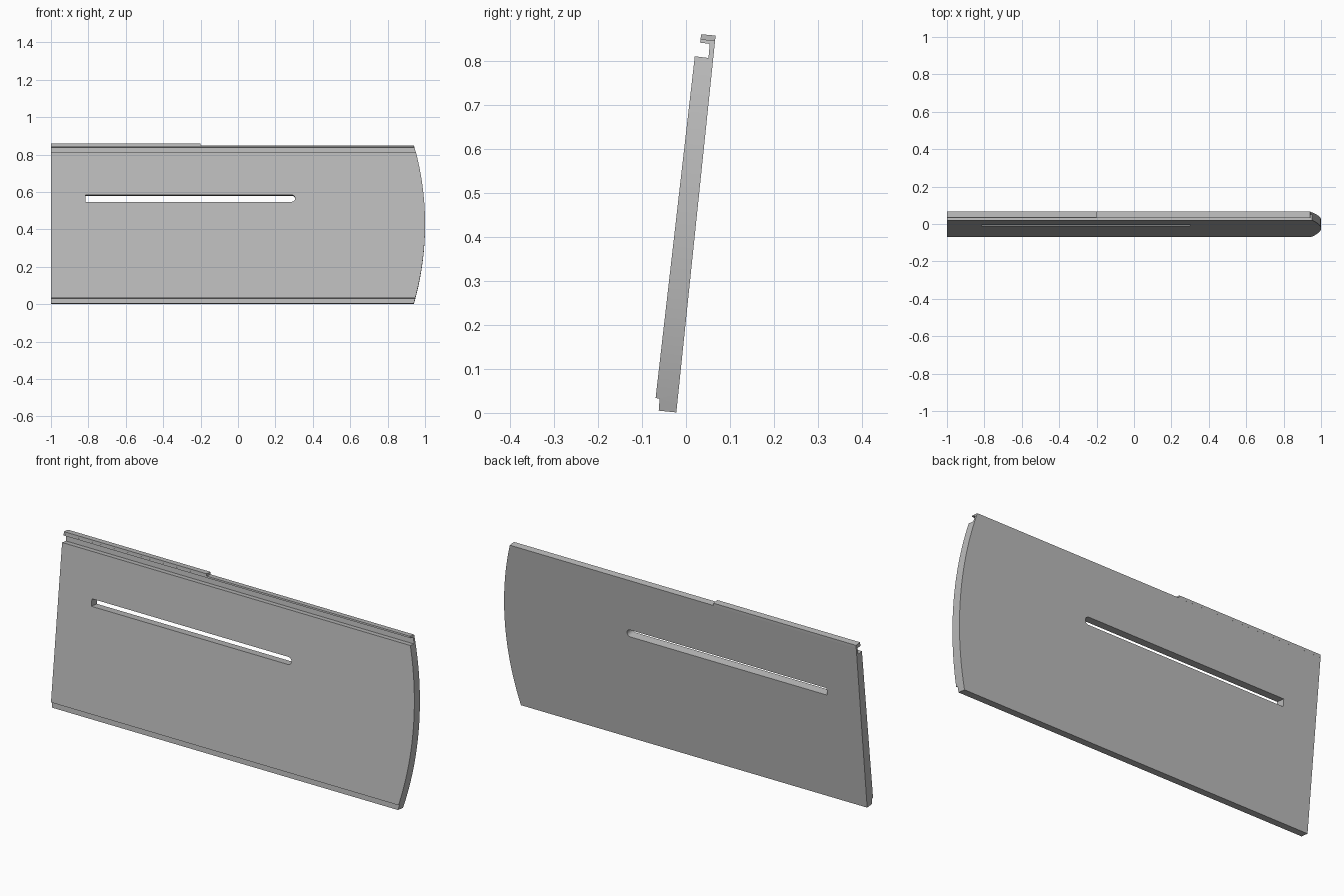
import bpy, bmesh, math
from mathutils import Matrix, Vector

if "Cube" in bpy.data.objects:
    bpy.data.objects.remove(bpy.data.objects["Cube"], do_unlink=True)

GREY = (0.5, 0.5, 0.5, 1)
mat = bpy.data.materials.new("plain grey")
mat.use_nodes = True
mat.diffuse_color = GREY
mat.node_tree.nodes["Principled BSDF"].inputs["Base Color"].default_value = GREY


def prism(name, points, sweep):
    """Extrude a closed outline of 3D points along a vector."""
    bm = bmesh.new()
    face = bm.faces.new([bm.verts.new(p) for p in points])
    ext = bmesh.ops.extrude_face_region(bm, geom=[face])
    moved = [v for v in ext["geom"] if isinstance(v, bmesh.types.BMVert)]
    bmesh.ops.translate(bm, verts=moved, vec=sweep)
    bmesh.ops.recalc_face_normals(bm, faces=bm.faces)
    mesh = bpy.data.meshes.new(name)
    bm.to_mesh(mesh)
    bm.free()
    obj = bpy.data.objects.new(name, mesh)
    mesh.materials.append(mat)
    bpy.context.collection.objects.link(obj)
    return obj


def boolean(target, cutter, operation):
    mod = target.modifiers.new(cutter.name, "BOOLEAN")
    mod.object, mod.operation, mod.solver = cutter, operation, "EXACT"
    bpy.context.view_layer.objects.active = target
    bpy.ops.object.modifier_apply(modifier=mod.name)
    bpy.data.objects.remove(cutter, do_unlink=True)


# Leaning panel with a stepped foot and a hooked top
section = [(-0.062, 0.005), (-0.022, 0.001), (0.066, 0.845), (0.033, 0.849),
           (0.032, 0.841), (0.054, 0.838), (0.051, 0.806), (0.02, 0.81),
           (-0.069, 0.034), (-0.06, 0.032)]
panel = prism("panel", [(-1, y, z) for y, z in section], (2.1, 0, 0))

# Tilted frame for cuts made square to the panel
lean = math.atan(0.104)
tilt = Matrix.Translation((0, -0.022, 0)) @ Matrix.Rotation(-lean, 4, "X")
thrust = tilt.to_3x3() @ Vector((0, 0.6, 0))


def tilted(outline):
    return [tilt @ Vector((x, -0.3, s)) for x, s in outline]


# Bowed end
half, bulge = 0.427, 0.06
radius = (half ** 2 + bulge ** 2) / (2 * bulge)
sweep = math.asin((half + 0.1) / radius)
angles = [sweep * (i / 24 - 1) for i in range(49)]
arc = [(1 - radius + radius * math.cos(a), half + radius * math.sin(a)) for a in angles]
bow = prism("bow_cutter", tilted([(-1.2, -0.1)] + arc + [(-1.2, 0.954)]), thrust)
boolean(panel, bow, "INTERSECT")

# Long slot, square at one end and rounded at the other
low, high = 0.546, 0.583
mid, r = (low + high) / 2, (high - low) / 2
nose = [(0.287 + r * math.cos(a), mid + r * math.sin(a))
        for a in (math.pi * (i / 8 - 0.5) for i in range(9))]
slot = prism("slot_cutter", tilted([(-0.815, low)] + nose + [(-0.815, high)]), thrust)
boolean(panel, slot, "DIFFERENCE")

# Raised bead along part of the top edge
bead = [(0.033, 0.846), (0.066, 0.843), (0.067, 0.857), (0.034, 0.86)]
prism("top_bead", [(-1, y, z) for y, z in bead], (0.8, 0, 0))

# Smooth the curved end, keep edges sharp
for obj in bpy.context.selected_objects:
    obj.select_set(False)
panel.select_set(True)
bpy.context.view_layer.objects.active = panel
bpy.ops.object.shade_smooth_by_angle(angle=math.radians(25))
